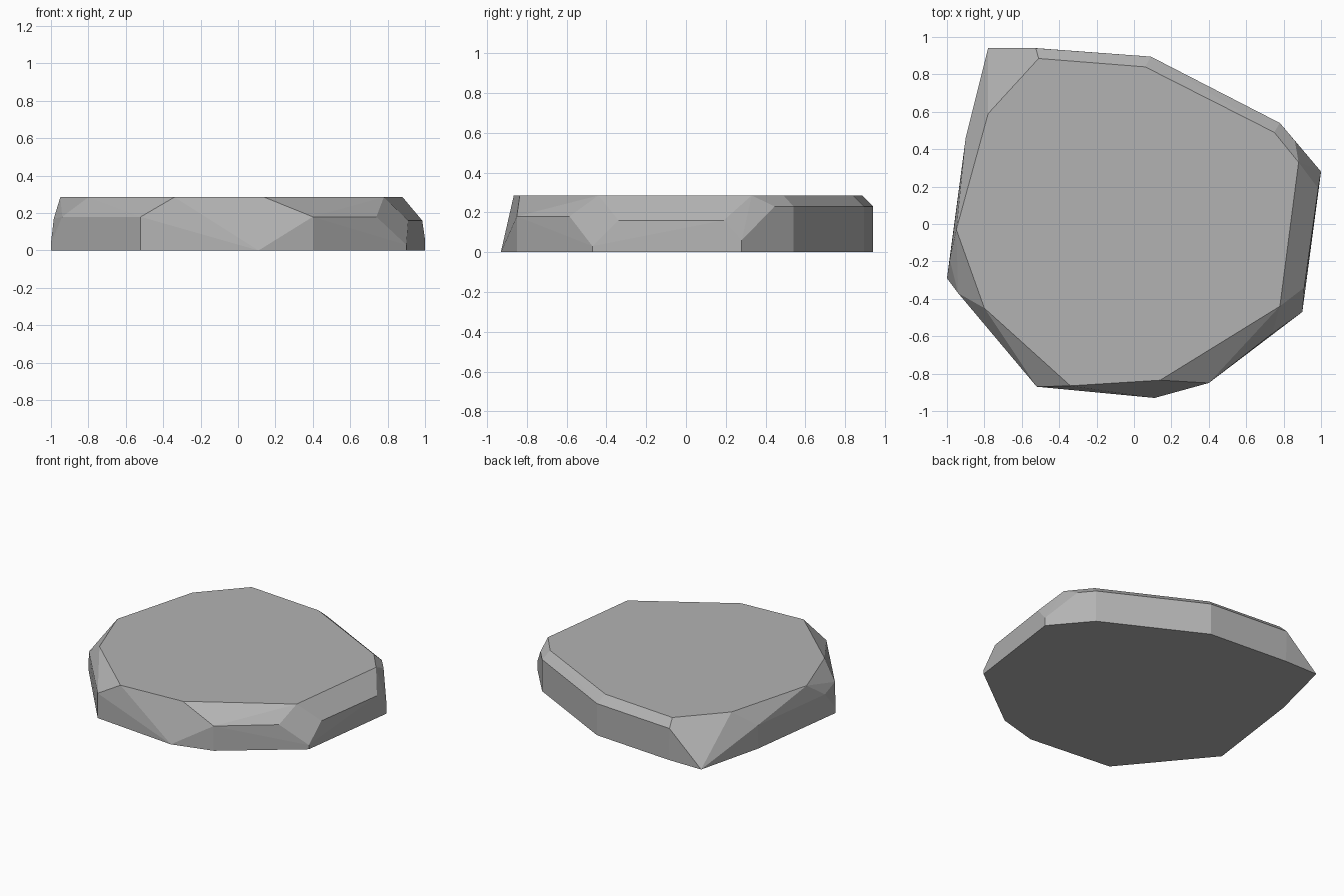
import bpy
import bmesh
from math import radians

cube = bpy.data.objects.get("Cube")
if cube:
    bpy.data.objects.remove(cube, do_unlink=True)

TOP = 0.285

# Ground outline, counter-clockwise from the front
base = [(-0.52, -0.87), (0.11, -0.93), (0.40, -0.85), (0.90, -0.47),
        (1.0, 0.28), (0.78, 0.54), (0.09, 0.895), (-0.52, 0.94),
        (-0.78, 0.94), (-0.90, 0.46), (-1.0, -0.29)]

# Flat upper outline
crown = [(-0.34, -0.865), (0.14, -0.835), (0.78, -0.44), (0.88, 0.33),
         (0.75, 0.49), (0.06, 0.84), (-0.51, 0.885), (-0.78, 0.59),
         (-0.95, -0.03), (-0.80, -0.45)]

# Corners of the chipped rim
rim = [(-0.52, -0.87, 0.18), (0.40, -0.85, 0.18), (0.74, -0.585, 0.18),
       (0.90, -0.47, 0.03), (0.91, -0.34, 0.16), (0.985, 0.19, 0.16),
       (1.0, 0.28, 0.06), (0.86, 0.445, 0.23), (0.78, 0.54, 0.23),
       (0.09, 0.895, 0.23), (-0.525, 0.94, 0.23), (-0.90, 0.46, 0.17),
       (-0.985, -0.19, 0.17), (-0.94, -0.37, 0.18), (-1.0, -0.29, 0.04)]

points = [(x, y, 0) for x, y in base] + [(x, y, TOP) for x, y in crown] + rim

# Stone: faceted shell around the corners, flat faces merged
bm = bmesh.new()
for p in points:
    bm.verts.new(p)
bmesh.ops.convex_hull(bm, input=bm.verts[:])
loose = [v for v in bm.verts if not v.link_faces]
bmesh.ops.delete(bm, geom=loose, context='VERTS')
bmesh.ops.dissolve_limit(bm, angle_limit=radians(2), verts=bm.verts[:],
                         edges=bm.edges[:])
bmesh.ops.recalc_face_normals(bm, faces=bm.faces[:])
mesh = bpy.data.meshes.new("flat_stone")
bm.to_mesh(mesh)
bm.free()

# Stone grey
grey = bpy.data.materials.new("stone_grey")
grey.use_nodes = True
colour = (0.45, 0.45, 0.45, 1)
grey.diffuse_color = colour
grey.node_tree.nodes["Principled BSDF"].inputs["Base Color"].default_value = colour
mesh.materials.append(grey)

stone = bpy.data.objects.new("flat_stone", mesh)
bpy.context.collection.objects.link(stone)
